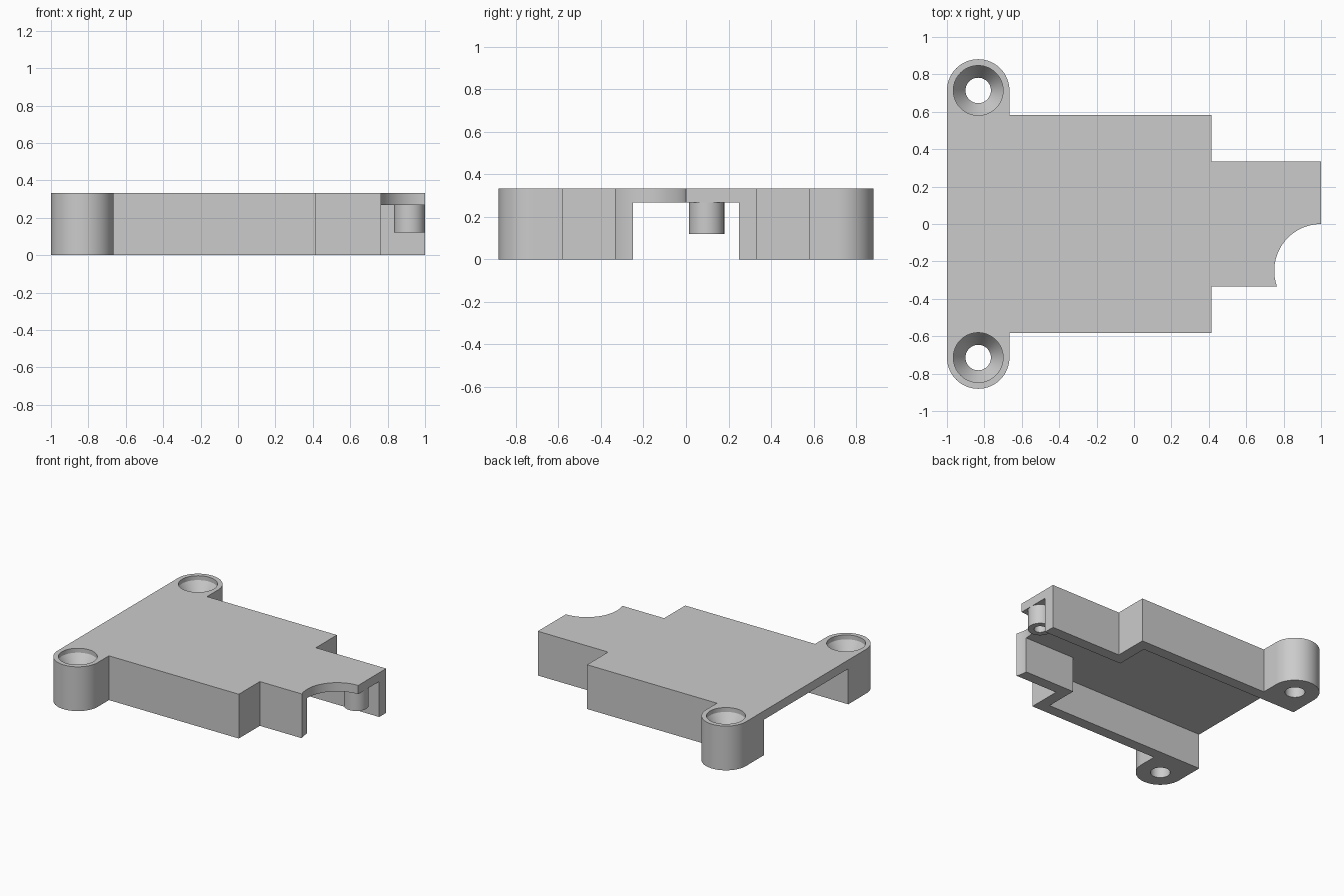
import bpy, bmesh, math

cube = bpy.data.objects.get("Cube")
if cube:
    bpy.data.objects.remove(cube)

GREY = (0.6, 0.6, 0.6, 1)
grey = bpy.data.materials.new("light grey plastic")
grey.use_nodes = True
grey.diffuse_color = GREY
grey.node_tree.nodes["Principled BSDF"].inputs["Base Color"].default_value = GREY

HEIGHT, CEILING, WALL = 0.333, 0.267, 0.083
BOSS_X, BOSS_Y, BOSS_R = -0.833, 0.714, 0.167
SIDE, NECK_SIDE, STEP = 0.583, 0.333, 0.415


def finish(name, bm):
    bmesh.ops.recalc_face_normals(bm, faces=bm.faces)
    mesh = bpy.data.meshes.new(name)
    bm.to_mesh(mesh)
    bm.free()
    mesh.materials.append(grey)
    obj = bpy.data.objects.new(name, mesh)
    bpy.context.collection.objects.link(obj)
    return obj


def prism(name, outline, z0, z1):
    """Extrude a flat outline from z0 to z1."""
    bm = bmesh.new()
    face = bm.faces.new([bm.verts.new((x, y, z0)) for x, y in outline])
    top = bmesh.ops.extrude_face_region(bm, geom=[face])["geom"]
    verts = [v for v in top if isinstance(v, bmesh.types.BMVert)]
    bmesh.ops.translate(bm, verts=verts, vec=(0, 0, z1 - z0))
    return finish(name, bm)


def turned(name, profile, x, y, steps=64):
    """Stack of rings (radius, z), capped at both ends."""
    bm = bmesh.new()
    rings = [[bm.verts.new((x + px, y + py, z)) for px, py in arc(0, 0, r, 0, 360, steps)[:-1]]
             for r, z in profile]
    for low, high in zip(rings, rings[1:]):
        for i in range(steps):
            j = (i + 1) % steps
            bm.faces.new((low[i], low[j], high[j], high[i]))
    bm.faces.new(rings[0])
    bm.faces.new(rings[-1])
    return finish(name, bm)


def arc(cx, cy, r, start, end, steps=32):
    angles = [math.radians(start + (end - start) * i / steps) for i in range(steps + 1)]
    return [(cx + r * math.cos(a), cy + r * math.sin(a)) for a in angles]


def mirrored(half):
    """Close a +y half outline with its reflection."""
    return half + [(x, -y) for x, y in reversed(half)]


def cut(target, cutter):
    mod = target.modifiers.new("cut", "BOOLEAN")
    mod.operation, mod.solver, mod.object = "DIFFERENCE", "EXACT", cutter
    bpy.context.view_layer.objects.active = target
    bpy.ops.object.modifier_apply(modifier=mod.name)
    bpy.data.objects.remove(cutter)


def smooth(obj):
    bpy.ops.object.select_all(action="DESELECT")
    obj.select_set(True)
    bpy.context.view_layer.objects.active = obj
    bpy.ops.object.shade_smooth_by_angle(angle=math.radians(30))


# Cover body with the two rounded screw lugs
half = [(1, NECK_SIDE), (STEP, NECK_SIDE), (STEP, SIDE), (BOSS_X + BOSS_R, SIDE)]
half += arc(BOSS_X, BOSS_Y, BOSS_R, 0, 180)
cover = prism("cover_body", mirrored(half), 0, HEIGHT)

# Stepped channel underneath, open at both ends
inner = [(1.2, NECK_SIDE - WALL), (STEP - WALL, NECK_SIDE - WALL),
         (STEP - WALL, SIDE - WALL), (-1.2, SIDE - WALL)]
cut(cover, prism("channel_cutter", mirrored(inner), -0.2, CEILING))

# Round corner notch
cut(cover, turned("notch_cutter", [(0.25, -0.2), (0.25, 0.5)], 1, -0.25, 96))

# Countersunk screw holes
for side in (1, -1):
    hole = [(0.068, -0.1), (0.068, 0.2), (0.133, 0.3), (0.133, 0.4)]
    cut(cover, turned("screw_hole_cutter", hole, BOSS_X, side * BOSS_Y))
smooth(cover)

# Hollow peg below the neck
PEG_X, PEG_Y = 0.917, 0.097
peg = turned("hollow_peg", [(0.083, 0.12), (0.083, CEILING + 0.005)], PEG_X, PEG_Y)
cut(peg, turned("peg_hole_cutter", [(0.042, 0), (0.042, CEILING)], PEG_X, PEG_Y))
smooth(peg)
